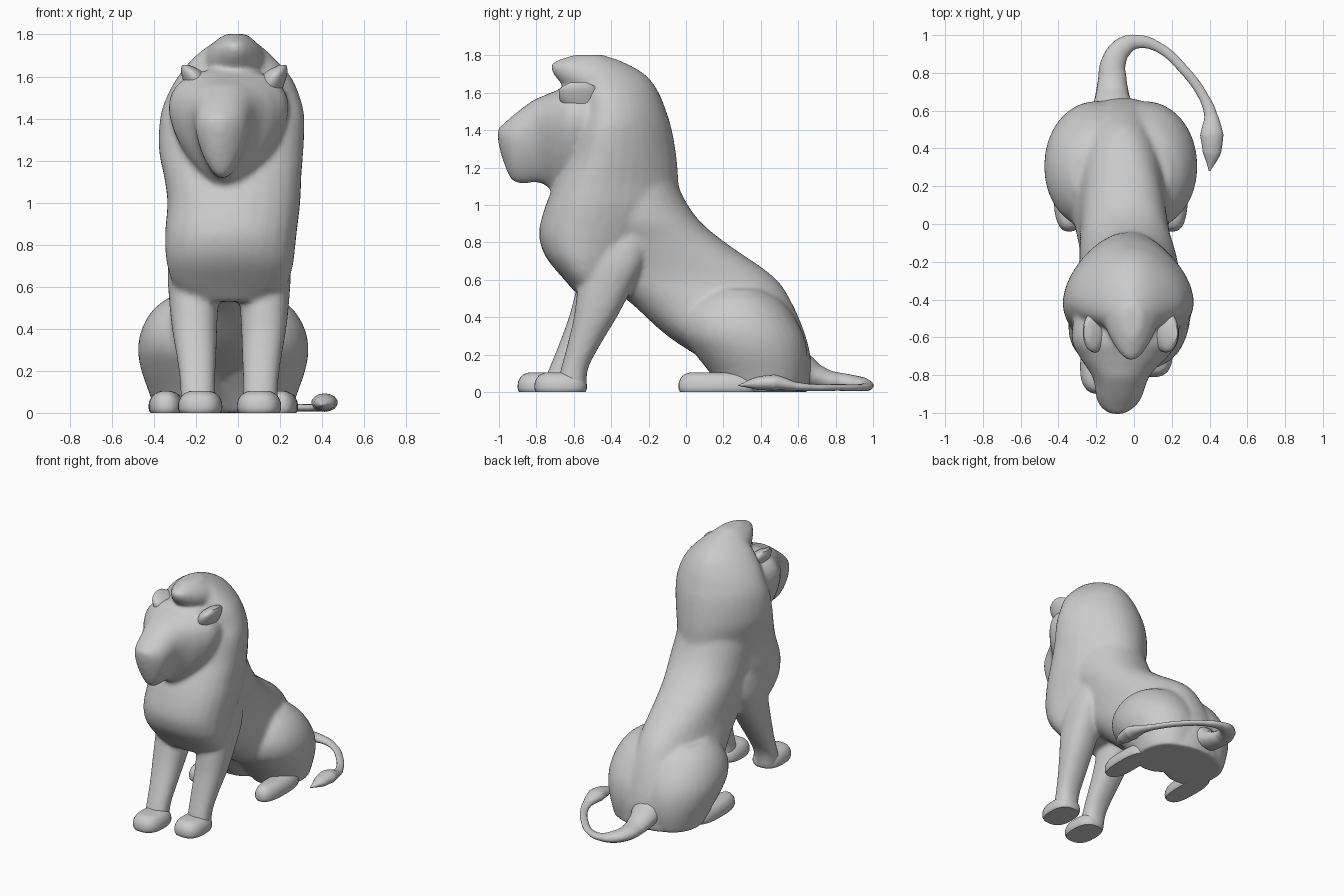
import bpy, bmesh, math

if "Cube" in bpy.data.objects:
    bpy.data.objects.remove(bpy.data.objects["Cube"])


def spline(rows, steps):
    """Catmull-Rom interpolation of a list of station rows."""
    out = []
    for i in range(len(rows) - 1):
        p = [rows[max(0, min(len(rows) - 1, i + d))] for d in (-1, 0, 1, 2)]
        for s in range(steps):
            t = s / steps
            out.append([0.5 * (2*b + (c-a)*t + (2*a-5*b+4*c-d)*t*t + (3*b-a-3*c+d)*t**3)
                        for a, b, c, d in zip(*p)])
    return out + [list(rows[-1])]


def loft(bm, rows, axis='z', taper=0.0, power=2.3, steps=4, sides=32):
    """Rows are (position on axis, v0, v1, x0, x1): oval rings spanning those limits."""
    rings = []
    for k, v0, v1, x0, x1 in spline(rows, steps):
        ring = []
        for j in range(sides):
            a = 2 * math.pi * j / sides
            c, s = (math.copysign(abs(f) ** (2 / power), f) for f in (math.cos(a), math.sin(a)))
            x = (x0 + x1) / 2 + (x1 - x0) / 2 * c * (1 + taper * s) / (1 + taper * taper / 2)
            v = (v0 + v1) / 2 + (v1 - v0) / 2 * s
            ring.append(bm.verts.new((x, v, k) if axis == 'z' else (x, k, v)))
        rings.append(ring)
    faces = [bm.faces.new(rings[0]), bm.faces.new(rings[-1][::-1])]
    for r, q in zip(rings, rings[1:]):
        for j in range(sides):
            n = (j + 1) % sides
            faces.append(bm.faces.new((r[j], q[j], q[n], r[n])))
    bmesh.ops.recalc_face_normals(bm, faces=faces)


def finish(bm, name):
    me = bpy.data.meshes.new(name)
    bm.to_mesh(me)
    bm.free()
    ob = bpy.data.objects.new(name, me)
    bpy.context.collection.objects.link(ob)
    bpy.ops.object.select_all(action='DESELECT')
    ob.select_set(True)
    bpy.context.view_layer.objects.active = ob
    bpy.ops.object.shade_smooth_by_angle(angle=math.radians(50))
    return ob


def flip(rows, cx, shift=lambda z: 0.0):
    """Mirror stations across x = cx, with an optional y shift by height."""
    return [(k, a + shift(k), b + shift(k), 2*cx - x1, 2*cx - x0) for k, a, b, x0, x1 in rows]


# Body: overlapping lofts fused into one skin
bm = bmesh.new()
torso = [(0.0, .34, .655, -.34, .20), (.15, .13, .67, -.36, .22), (.30, -.10, .64, -.36, .22),
         (.48, -.30, .565, -.32, .19), (.62, -.48, .465, -.29, .175), (.80, -.55, .21, -.29, .205),
         (.93, -.60, .06, -.295, .24), (1.10, -.58, -.04, -.29, .23), (1.30, -.55, -.085, -.24, .18)]
loft(bm, torso, power=2.15, taper=-.05)

# Mane and chest
mane = [(.53, -.59, -.38, -.22, .14), (.60, -.65, -.30, -.30, .225), (.70, -.735, -.22, -.335, .26),
        (.78, -.775, -.15, -.345, .27), (.87, -.785, -.08, -.345, .28), (1.0, -.75, -.035, -.335, .295),
        (1.12, -.70, -.04, -.35, .30), (1.25, -.64, -.05, -.375, .31), (1.40, -.60, -.075, -.37, .315),
        (1.50, -.57, -.105, -.34, .295), (1.60, -.57, -.145, -.285, .25), (1.69, -.56, -.21, -.21, .17),
        (1.76, -.54, -.325, -.12, .09), (1.795, -.53, -.42, -.05, .03)]
loft(bm, mane, taper=-.27, power=2.15)

# Forelock overhanging the brow
forelock = [(1.56, -.60, -.30, -.12, .09), (1.65, -.67, -.30, -.17, .14), (1.71, -.715, -.30, -.16, .13),
            (1.76, -.715, -.36, -.12, .09), (1.803, -.60, -.44, -.06, .04)]
loft(bm, forelock, taper=.25, power=2)

# Head and muzzle, lofted from back to nose
head = [(-.40, 1.15, 1.60, -.30, .22), (-.60, 1.07, 1.64, -.33, .24), (-.70, 1.07, 1.61, -.29, .18),
        (-.76, 1.11, 1.585, -.25, .12), (-.81, 1.12, 1.565, -.22, .08), (-.86, 1.115, 1.53, -.207, .06),
        (-.93, 1.13, 1.475, -.197, .035), (-.98, 1.24, 1.43, -.165, -.01), (-1.006, 1.34, 1.41, -.12, -.06)]
loft(bm, head, axis='y', taper=.38, power=2.15)

# Front legs (the one at -x steps further forward)
leg = [(0.0, -.70, -.53, .02, .19), (.12, -.67, -.525, .025, .19), (.25, -.635, -.46, .02, .205),
       (.40, -.60, -.37, .015, .23), (.55, -.58, -.29, .01, .245), (.70, -.55, -.22, .02, .25),
       (.84, -.50, -.20, .02, .22), (.96, -.45, -.22, .02, .16)]
loft(bm, leg)
loft(bm, flip(leg, -.042, lambda z: -.08 * max(0, 1 - z / .6)))

# Haunches
haunch = [(0.0, .20, .62, -.12, .25), (.10, .13, .645, -.17, .285), (.20, .05, .65, -.21, .32),
          (.30, -.02, .63, -.22, .336), (.40, -.03, .58, -.22, .318), (.49, .02, .51, -.2, .265),
          (.55, .10, .42, -.15, .19)]
loft(bm, haunch, power=2.05)
loft(bm, flip(haunch, -.07), power=2.05)
body = finish(bm, "body")
remesh = body.modifiers.new("fuse", 'REMESH')
remesh.mode = 'VOXEL'
remesh.voxel_size = 0.013
remesh.use_smooth_shade = True
soft = body.modifiers.new("soften", 'SMOOTH')
soft.factor = 0.5
soft.iterations = 14

# Paws
for name, y0, y1, x0, x1 in (("front_paw_right", -.81, -.53, -.005, .205), ("front_paw_left", -.90, -.61, -.285, -.075),
                             ("hind_paw_right", -.04, .38, .12, .285), ("hind_paw_left", -.04, .38, -.425, -.26)):
    bm = bmesh.new()
    loft(bm, [(z, y0 + d, y1 - d, x0 + d, x1 - d) for z, d in
              ((0, .008), (.02, 0), (.055, .003), (.085, .02), (.10, .045), (.105, .065))], power=2.6)
    finish(bm, name)

# Ears
ear = [(1.47, -.60, -.46, .08, .18), (1.55, -.67, -.46, .09, .215), (1.62, -.675, -.47, .13, .235),
       (1.655, -.62, -.53, .195, .23)]
for name, rows in (("ear_right", ear), ("ear_left", flip(ear, -.018))):
    bm = bmesh.new()
    loft(bm, rows, power=2)
    finish(bm, name)

# Tail with tuft: a flattened tube along the ground
tail = [(-.11, .57, .20, .13), (-.115, .68, .125, .09), (-.115, .76, .09, .076), (-.11, .85, .075, .066),
        (-.06, .935, .06, .054), (.02, .965, .045, .036), (.13, .935, .035, .026), (.27, .81, .035, .025),
        (.37, .67, .035, .026), (.405, .58, .045, .034), (.412, .47, .07, .063), (.412, .38, .065, .050),
        (.40, .28, .05, .004)]
cu = bpy.data.curves.new("tail", 'CURVE')
cu.dimensions = '3D'
cu.bevel_depth = 1.0
cu.bevel_resolution = 5
cu.use_fill_caps = True
sp = cu.splines.new('BEZIER')
sp.bezier_points.add(len(tail) - 1)
for p, (x, y, z, r) in zip(sp.bezier_points, tail):
    p.co = (x, y, z)
    p.radius = r
    p.handle_left_type = p.handle_right_type = 'AUTO'
tail_ob = bpy.data.objects.new("tail", cu)
tail_ob.scale.z = 0.7
bpy.context.collection.objects.link(tail_ob)
